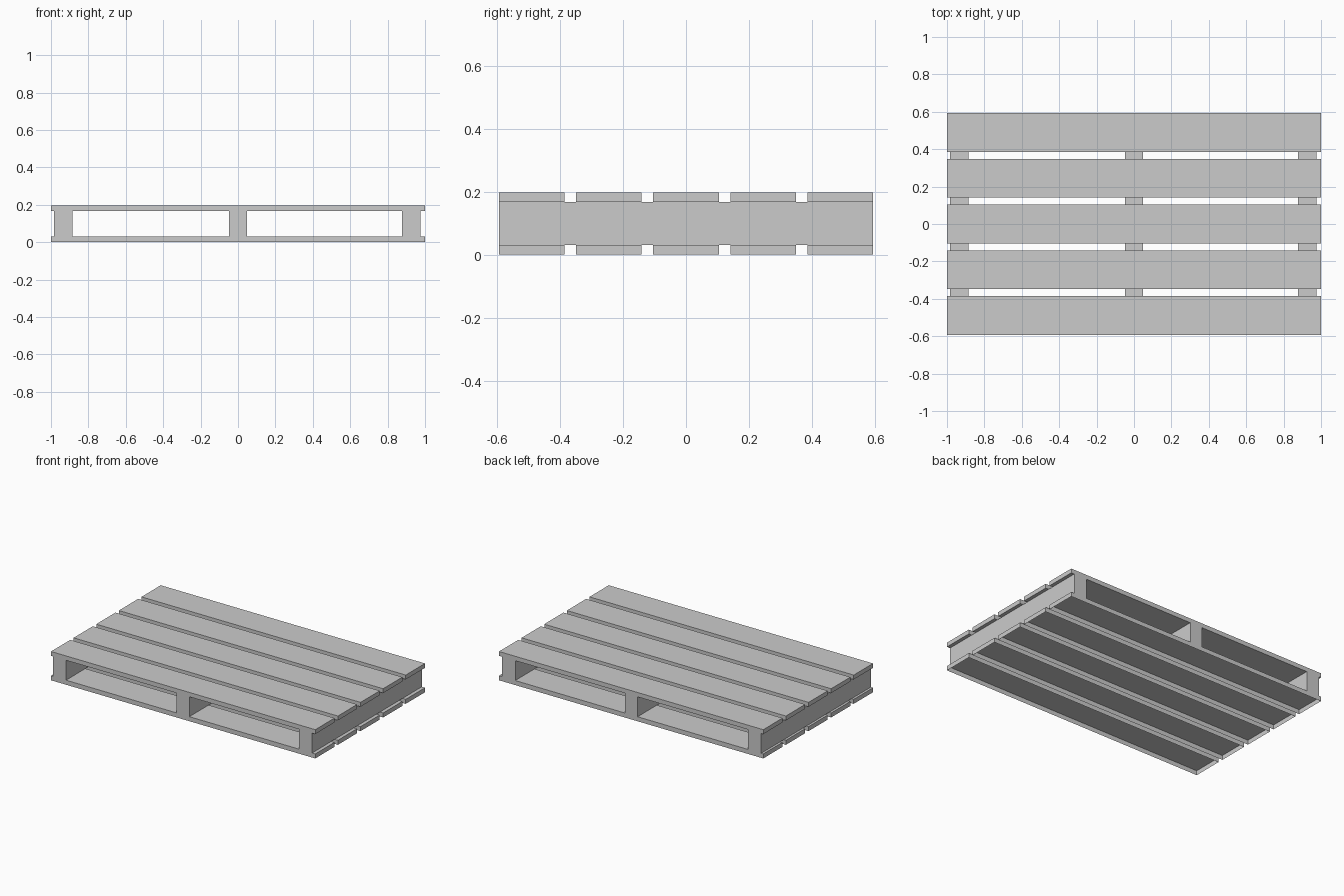
import bpy
import bmesh

if "Cube" in bpy.data.objects:
    bpy.data.objects.remove(bpy.data.objects["Cube"])


def box(name, x0, x1, y0, y1, z0, z1, open_bottom=False):
    bpy.ops.mesh.primitive_cube_add(size=1, location=((x0 + x1) / 2, (y0 + y1) / 2, (z0 + z1) / 2))
    ob = bpy.context.object
    ob.name = name
    ob.scale = (x1 - x0, y1 - y0, z1 - z0)
    bpy.ops.object.transform_apply(location=False, rotation=False, scale=True)
    if open_bottom:
        bm = bmesh.new()
        bm.from_mesh(ob.data)
        bm.normal_update()
        bmesh.ops.delete(bm, geom=[f for f in bm.faces if f.normal.z < -0.5], context='FACES_ONLY')
        bm.to_mesh(ob.data)
        bm.free()
    return ob


HALF_Y = 0.593      # half depth of the pallet
BOARD_W = 0.208     # board width
T_LOW, T_HIGH, TOP = 0.031, 0.167, 0.197
PITCH = (2 * HALF_Y - BOARD_W) / 4

# Five deck boards above and five below; the lower ones are open underneath
for i in range(5):
    y = -HALF_Y + i * PITCH
    box(f"bottom_board_{i + 1}", -1, 1, y, y + BOARD_W, 0, T_LOW, open_bottom=True)
    box(f"top_board_{i + 1}", -1, 1, y, y + BOARD_W, T_HIGH, TOP)

# Three stringers running front to back between the decks
for name, x0, x1 in (("left", -0.984, -0.886), ("middle", -0.049, 0.047), ("right", 0.877, 0.976)):
    box(f"{name}_stringer", x0, x1, -HALF_Y, HALF_Y, T_LOW, T_HIGH)
